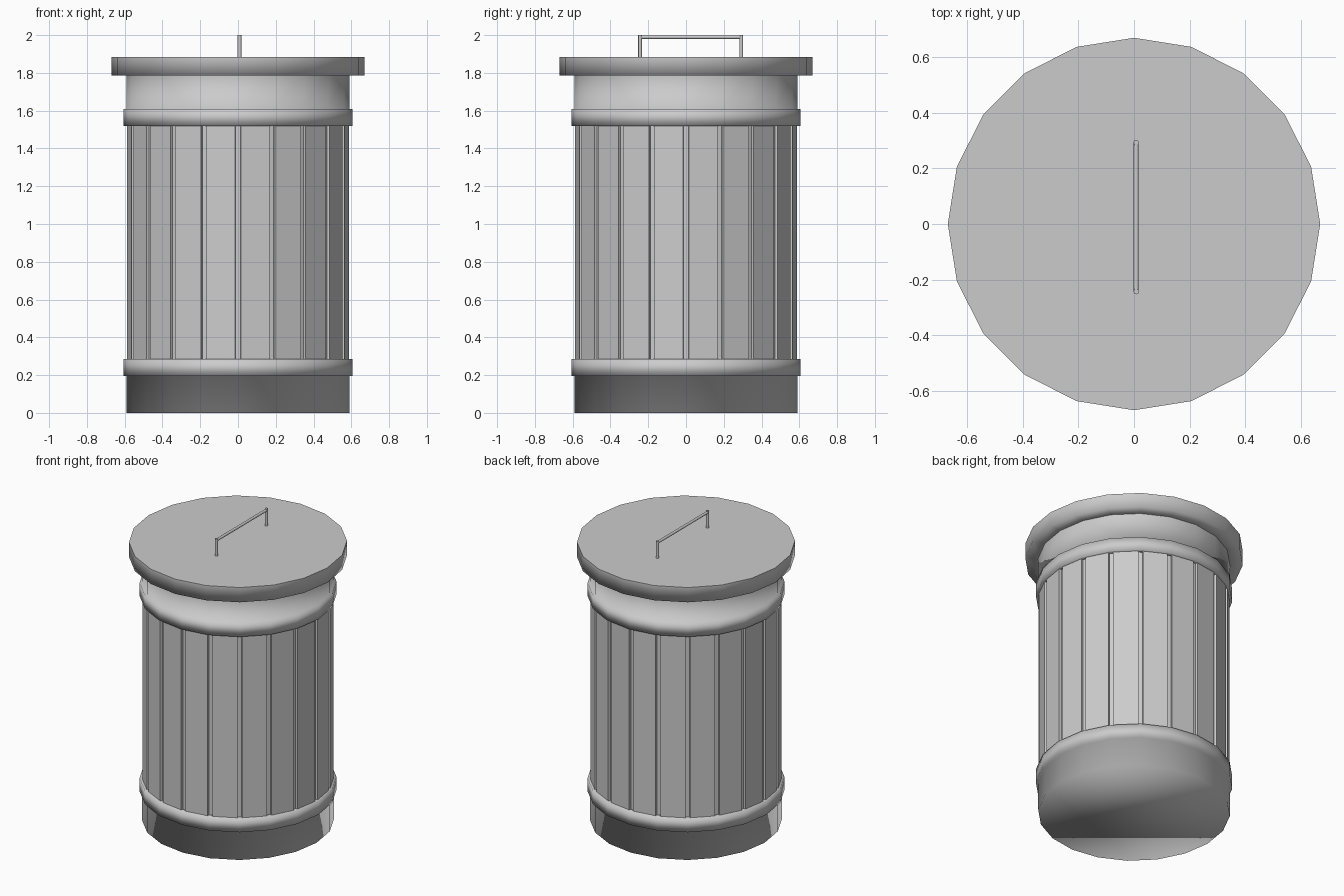
import bpy, bmesh, math
from mathutils import Vector

if "Cube" in bpy.data.objects:
    bpy.data.objects.remove(bpy.data.objects["Cube"])

SIDES = 20


def corner(r, i, z=0.0):
    a = 2 * math.pi * i / SIDES
    return Vector((r * math.cos(a), r * math.sin(a), z))


def finish(name, bm, angle=None):
    bmesh.ops.recalc_face_normals(bm, faces=bm.faces[:])
    me = bpy.data.meshes.new(name)
    bm.to_mesh(me)
    bm.free()
    ob = bpy.data.objects.new(name, me)
    bpy.context.collection.objects.link(ob)
    bpy.ops.object.select_all(action='DESELECT')
    ob.select_set(True)
    bpy.context.view_layer.objects.active = ob
    if angle is None:
        bpy.ops.object.shade_smooth()
    else:
        bpy.ops.object.shade_smooth_by_angle(angle=math.radians(angle))
    return ob


def bridge(bm, rings):
    for a, b in zip(rings, rings[1:]):
        n = len(a)
        for i in range(n):
            bm.faces.new((a[i], a[(i + 1) % n], b[(i + 1) % n], b[i]))


def lathe(name, profile, cap_start=False, cap_end=False, angle=None):
    bm = bmesh.new()
    rings = [[bm.verts.new(corner(r, i, z)) for i in range(SIDES)]
             for r, z in profile]
    bridge(bm, rings)
    if cap_start:
        bm.faces.new(rings[0])
    if cap_end:
        bm.faces.new(rings[-1])
    return finish(name, bm, angle)


# Base with lower band
lathe("can_base", [(0.59, 0), (0.59, 0.195), (0.605, 0.195),
                   (0.605, 0.285), (0.575, 0.285)], cap_start=True)

# Neck with upper band
lathe("can_neck", [(0.575, 1.52), (0.605, 1.52), (0.605, 1.61),
                   (0.59, 1.61), (0.59, 1.785)])

# Lid: overhanging rim with a flat top
lid = lathe("lid", [(0.59, 1.785), (0.67, 1.785), (0.67, 1.885)], cap_end=True)
for p in lid.data.polygons:
    if len(p.vertices) > 4:
        p.use_smooth = False

# Slatted wall: flat panels with a narrow groove at every corner
outline = []
for i in range(SIDES):
    a, b = corner(0.59, i), corner(0.59, i + 1)
    along = (b - a).normalized() * 0.015
    inward = -(a + b).normalized() * 0.015
    outline += [a + along + inward, a + along, b - along, b - along + inward]
bm = bmesh.new()
bridge(bm, [[bm.verts.new((p.x, p.y, z)) for p in outline]
            for z in (0.285, 1.52)])
finish("slatted_wall", bm, 30)


# Handle: two posts and a bar
def rod(name, p, q, r):
    p, q = Vector(p), Vector(q)
    d = q - p
    bm = bmesh.new()
    bmesh.ops.create_cone(bm, cap_ends=True, segments=12, radius1=r,
                          radius2=r, depth=d.length)
    ob = finish(name, bm, 40)
    ob.location = (p + q) / 2
    ob.rotation_mode = 'QUATERNION'
    ob.rotation_quaternion = d.to_track_quat('Z', 'Y')


for name, y in (("handle_post_front", -0.243), ("handle_post_back", 0.293)):
    rod(name, (0.008, y, 1.88), (0.008, y, 2.0), 0.01)
rod("handle_bar", (0.008, -0.243, 1.989), (0.008, 0.293, 1.989), 0.009)
